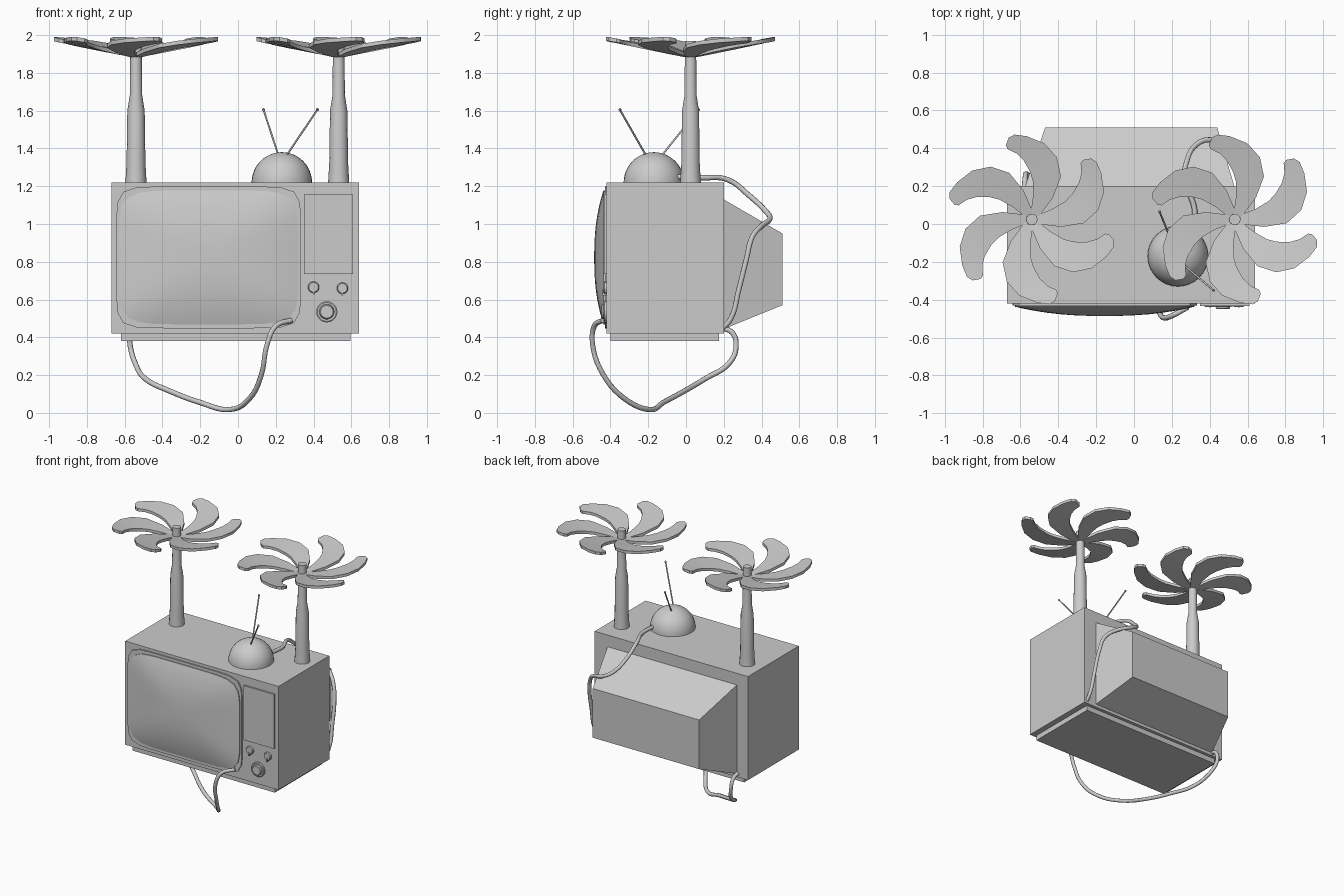
import bpy, bmesh
from math import sin, cos, pi, radians, hypot
from mathutils import Matrix, Vector

if "Cube" in bpy.data.objects:
    bpy.data.objects.remove(bpy.data.objects["Cube"])


def loft(bm, rings):
    """Skin a list of point rings and cap both ends."""
    vs = [[bm.verts.new(p) for p in r] for r in rings]
    n = len(vs[0])
    for a, b in zip(vs, vs[1:]):
        for i in range(n):
            j = (i + 1) % n
            bm.faces.new((a[i], a[j], b[j], b[i]))
    bm.faces.new(vs[0])
    bm.faces.new(vs[-1])


def finish(name, bm, smooth=None):
    bmesh.ops.recalc_face_normals(bm, faces=bm.faces)
    me = bpy.data.meshes.new(name)
    bm.to_mesh(me)
    bm.free()
    ob = bpy.data.objects.new(name, me)
    bpy.context.collection.objects.link(ob)
    if smooth:
        bpy.ops.object.select_all(action='DESELECT')
        bpy.context.view_layer.objects.active = ob
        ob.select_set(True)
        bpy.ops.object.shade_smooth_by_angle(angle=radians(smooth))
    return ob


def make(name, rings, smooth=None):
    bm = bmesh.new()
    loft(bm, rings)
    return finish(name, bm, smooth)


def rect(x0, x1, z0, z1, y):
    return [(x0, y, z0), (x1, y, z0), (x1, y, z1), (x0, y, z1)]


def box(name, x0, x1, y0, y1, z0, z1):
    return make(name, [rect(x0, x1, z0, z1, y0), rect(x0, x1, z0, z1, y1)])


def lathe(name, profile, origin, sides, forward=False, smooth=35):
    """Turn (radius, height) pairs about z, or about -y when forward is set."""
    rot = Matrix.Rotation(pi / 2, 4, 'X') if forward else Matrix()
    rings = [[Vector(origin) + rot @ Vector((r * cos(2 * pi * i / sides), r * sin(2 * pi * i / sides), h))
              for i in range(sides)] for r, h in profile]
    return make(name, rings, smooth)


def tube(name, pts, radius, smooth_path=True):
    cu = bpy.data.curves.new(name, 'CURVE')
    cu.dimensions = '3D'
    cu.bevel_depth = radius
    cu.bevel_resolution = 2
    cu.use_fill_caps = True
    cu.resolution_u = 5
    if smooth_path:
        sp = cu.splines.new('BEZIER')
        sp.bezier_points.add(len(pts) - 1)
        for bp, p in zip(sp.bezier_points, pts):
            bp.co = p
            bp.handle_left_type = bp.handle_right_type = 'AUTO'
    else:
        sp = cu.splines.new('POLY')
        sp.points.add(len(pts) - 1)
        for q, p in zip(sp.points, pts):
            q.co = (*p, 1)
    ob = bpy.data.objects.new(name, cu)
    bpy.context.collection.objects.link(ob)
    return ob


# Cabinet, base and tapered rear housing
box("cabinet", -0.67, 0.64, -0.42, 0.20, 0.42, 1.22)
box("base", -0.62, 0.595, -0.40, 0.175, 0.38, 0.42)
make("rear_housing", [rect(-0.575, 0.53, 0.444, 1.13, 0.20),
                      rect(-0.47, 0.44, 0.57, 0.95, 0.51)])


# Screen surround and bulging glass
def rounded(hx, hz, n, y, cx=-0.155, cz=0.823, count=56):
    pts = []
    for i in range(count):
        c, s = cos(2 * pi * i / count), sin(2 * pi * i / count)
        k = (abs(c) ** n + abs(s) ** n) ** (-1 / n)
        pts.append((cx + hx * c * k, y, cz + hz * s * k))
    return pts


make("screen_surround", [rounded(0.488, 0.375, 9, y) for y in (-0.41, -0.43)], 30)
glass = [rounded(0.474, 0.354, 6.5, -0.42)]
for t in (1, 0.97, 0.9, 0.8, 0.65, 0.5, 0.35, 0.2, 0.07):
    glass.append(rounded(0.474 * t, 0.354 * t, 2.5 + 4 * t, -0.437 - 0.049 * (1 - t ** 2.4)))
make("screen_glass", glass, 50)

# Control panel and dials
box("control_panel", 0.35, 0.61, -0.434, -0.41, 0.735, 1.155)
for name, x, z in (("left_knob", 0.40, 0.665), ("right_knob", 0.553, 0.66)):
    lathe(name, [(0.03, 0), (0.03, 0.012), (0.025, 0.018)], (x, -0.42, z), 20, True)
    box(name + "_pointer", x - 0.004, x + 0.004, -0.441, -0.42, z - 0.038, z - 0.01)
lathe("tuning_dial", [(0.056, 0), (0.056, 0.012), (0.05, 0.016), (0.04, 0.014),
                      (0.037, 0.026), (0.033, 0.029)], (0.47, -0.42, 0.535), 28, True)

# Antenna dome with two rods
lathe("antenna_dome", [(0.16 * cos(a * pi / 24), 0.16 * sin(a * pi / 24)) for a in range(12)] + [(0.004, 0.16)],
      (0.232, -0.17, 1.22), 32, smooth=60)
for name, a, b in (("back_antenna", (0.215, -0.13, 1.36), (0.135, 0.065, 1.605)),
                   ("front_antenna", (0.255, -0.21, 1.36), (0.42, -0.35, 1.605))):
    tube(name, [a, b], 0.005, False)
    lathe(name + "_tip", [(0.003, -0.008), (0.008, -0.003), (0.008, 0.003), (0.003, 0.008)], b, 8)

# Palm trees: trunk plus six curved, upward sloping leaves
OUTER = [(.025, .0), (.105, .12), (.142, .235), (.115, .335), (.045, .405), (-.05, .438), (-.115, .443), (-.145, .425)]
INNER = [(-.01, .01), (.0, .12), (-.005, .2), (-.022, .25), (-.06, .31), (-.10, .345), (-.148, .365), (-.157, .385)]
for side, tx in (("left", -0.54), ("right", 0.533)):
    lathe(side + "_trunk", [(0.056, 1.22), (0.05, 1.32), (0.046, 1.60), (0.033, 1.68), (0.03, 1.97)],
          (tx, 0.024, 0), 14, smooth=40)
    bm = bmesh.new()
    for k in range(6):
        rot = Matrix.Rotation(radians(60 * k - 3), 4, 'Z')
        rings = []
        for o, i in zip(OUTER, INNER):
            zo, zi = (1.876 + 0.205 * hypot(*p) for p in (o, i))
            sec = [(*o, zo), (*i, zi), (*i, zi + 0.021), (*o, zo + 0.021)]
            rings.append([rot @ Vector(p) + Vector((tx, 0.024, 0)) for p in sec])
        loft(bm, rings)
    finish(side + "_leaves", bm, 30)

# Cables: under the cabinet, and from the dome round to the back
tube("lower_cable", [(.283, -.44, .49), (.20, -.485, .46), (.155, -.495, .365), (.125, -.44, .206),
                     (.06, -.325, .075), (-.05, -.19, .017), (-.2, -.12, .055), (-.36, -.01, .115),
                     (-.49, .1, .18), (-.545, .23, .265), (-.57, .265, .35), (-.575, .245, .425),
                     (-.58, .19, .45)], 0.014)
tube("rear_cable", [(.31, -.06, 1.25), (.32, .08, 1.245), (.27, .22, 1.235), (.28, .335, 1.15),
                    (.33, .42, 1.07), (.40, .445, 1.03), (.50, .40, .99), (.57, .35, .93),
                    (.60, .32, .815), (.61, .28, .655), (.615, .235, .495), (.61, .19, .445)], 0.014)
